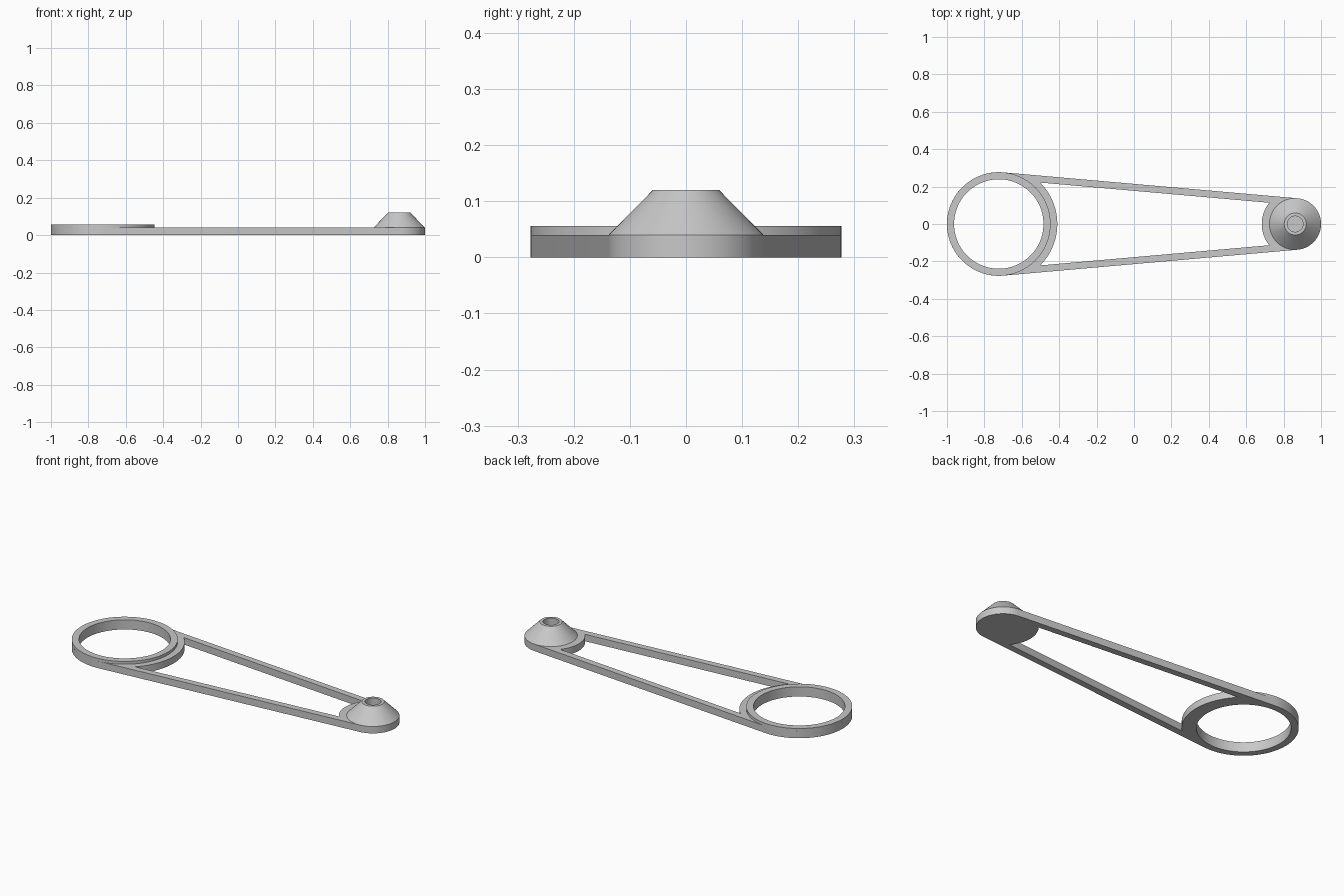
import bpy, bmesh, math

if "Cube" in bpy.data.objects:
    bpy.data.objects.remove(bpy.data.objects["Cube"])

grey = bpy.data.materials.new("light_grey")
grey.use_nodes = True
colour = (0.58, 0.58, 0.58, 1)
grey.diffuse_color = colour
grey.node_tree.nodes["Principled BSDF"].inputs["Base Color"].default_value = colour

RING_X, RING_R, BORE_R = -0.723, 0.277, 0.239
HUB_X, HUB_R = 0.862, 0.138
ARM, BASE_H, RING_H, HUB_H = 0.037, 0.04, 0.056, 0.12
SEGS = 96


def arc(cx, r, a0, a1, n):
    return [(cx + r * math.cos(a0 + (a1 - a0) * i / n),
             r * math.sin(a0 + (a1 - a0) * i / n)) for i in range(n + 1)]


def finish(name, bm):
    bmesh.ops.remove_doubles(bm, verts=bm.verts, dist=1e-5)
    bmesh.ops.recalc_face_normals(bm, faces=bm.faces)
    mesh = bpy.data.meshes.new(name)
    bm.to_mesh(mesh)
    bm.free()
    mesh.materials.append(grey)
    obj = bpy.data.objects.new(name, mesh)
    bpy.context.collection.objects.link(obj)
    bpy.ops.object.select_all(action="DESELECT")
    obj.select_set(True)
    bpy.context.view_layer.objects.active = obj
    bpy.ops.object.shade_smooth_by_angle(angle=math.radians(25))


def plate(name, loops, height):
    """Extruded flat plate: first loop is the outline, the rest are holes."""
    curve = bpy.data.curves.new(name + "_outline", "CURVE")
    curve.dimensions, curve.fill_mode = "2D", "BOTH"
    curve.extrude = height / 2
    for pts in loops:
        spline = curve.splines.new("POLY")
        spline.points.add(len(pts) - 1)
        for p, (x, y) in zip(spline.points, pts):
            p.co = (x, y, 0, 1)
        spline.use_cyclic_u = True
    helper = bpy.data.objects.new(name + "_outline", curve)
    bpy.context.collection.objects.link(helper)
    bpy.context.view_layer.update()
    mesh = bpy.data.meshes.new_from_object(
        helper.evaluated_get(bpy.context.evaluated_depsgraph_get()))
    bpy.data.objects.remove(helper)
    bm = bmesh.new()
    bm.from_mesh(mesh)
    bpy.data.meshes.remove(mesh)
    bmesh.ops.translate(bm, verts=bm.verts, vec=(0, 0, height / 2))
    finish(name, bm)


def lathe(name, cx, profile, closed):
    bm = bmesh.new()
    verts = [bm.verts.new((cx + r, 0, z)) for r, z in profile]
    pairs = list(zip(verts, verts[1:]))
    if closed:
        pairs.append((verts[-1], verts[0]))
    edges = [bm.edges.new(p) for p in pairs]
    bmesh.ops.spin(bm, geom=verts + edges, cent=(cx, 0, 0), axis=(0, 0, 1),
                   angle=math.tau, steps=SEGS)
    finish(name, bm)


# Tapered base: tangent outline around both ends
tilt = math.acos((RING_R - HUB_R) / (HUB_X - RING_X))
outline = (arc(RING_X, RING_R, tilt, math.tau - tilt, 72)
           + arc(HUB_X, HUB_R, -tilt, tilt, 48))

# Window between the two arms, with a curved web at each end
WEB_RING, WEB_HUB = 0.313, 0.179
a_ring = tilt - math.acos((RING_R - ARM) / WEB_RING)
a_hub = tilt + math.acos((HUB_R - ARM) / WEB_HUB)
window = (arc(RING_X, WEB_RING, -a_ring, a_ring, 28)
          + arc(HUB_X, WEB_HUB, a_hub, math.tau - a_hub, 24))
bore = arc(RING_X, BORE_R, 0, math.tau, SEGS)[:-1]
plate("base_frame", [outline, window, bore], BASE_H)

# Raised collar on the large end
lathe("ring_collar", RING_X,
      [(BORE_R, BASE_H), (RING_R, BASE_H), (RING_R, RING_H), (BORE_R, RING_H)], True)

# Conical hub with a blind hole
lathe("cone_hub", HUB_X,
      [(HUB_R, BASE_H), (0.059, HUB_H), (0.042, HUB_H), (0.042, BASE_H + 0.002),
       (0, BASE_H + 0.002)], False)
